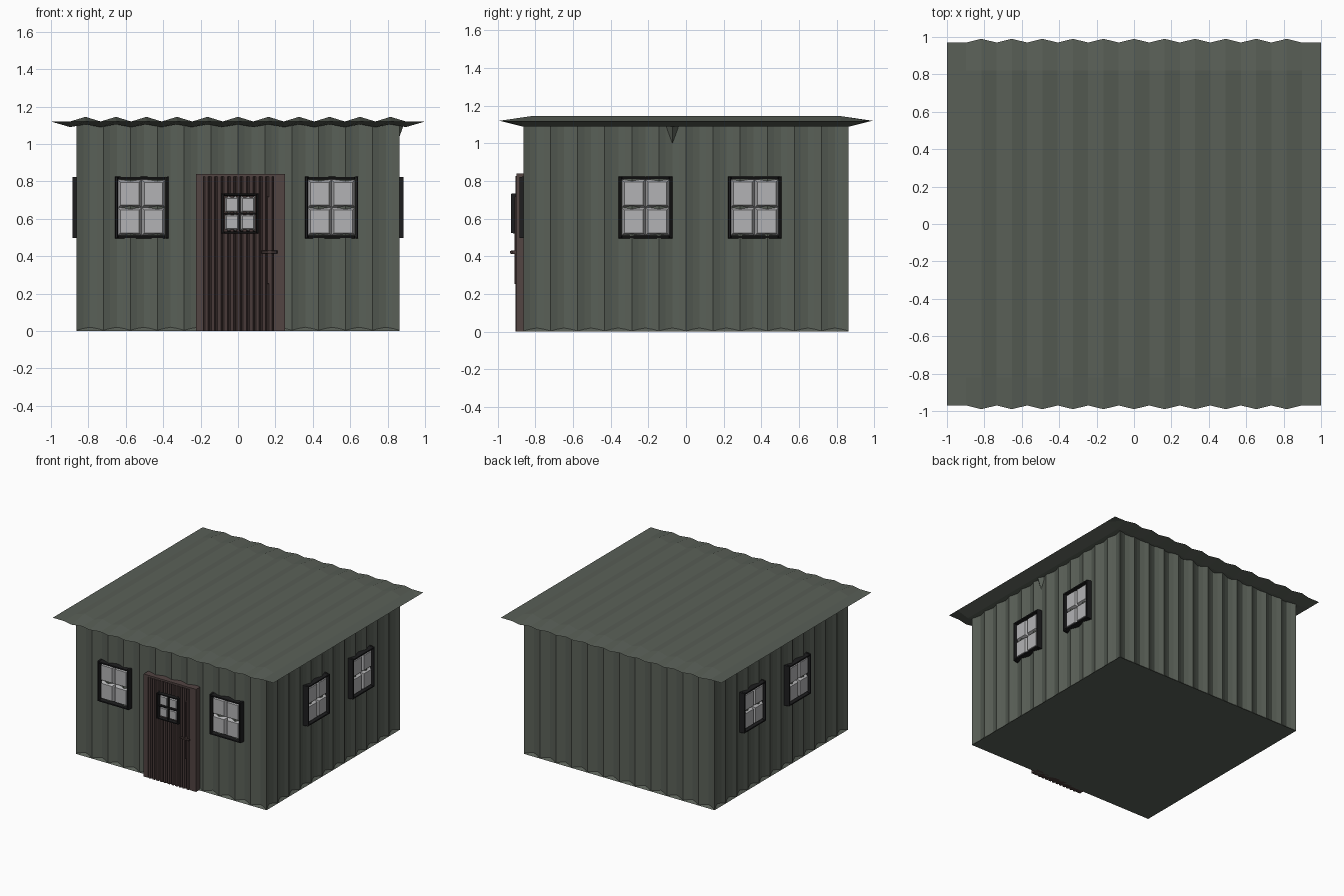
import bpy, bmesh
from math import pi
from mathutils import Matrix, Vector

if "Cube" in bpy.data.objects:
    bpy.data.objects.remove(bpy.data.objects["Cube"])


def material(name, rgb):
    m = bpy.data.materials.new(name)
    m.diffuse_color = (*rgb, 1)
    m.use_nodes = True
    m.node_tree.nodes["Principled BSDF"].inputs["Base Color"].default_value = m.diffuse_color
    return m


METAL = material("painted_metal", (0.10, 0.115, 0.095))
WOOD = material("door_wood", (0.065, 0.042, 0.040))
TRIM = material("frame_wood", (0.085, 0.058, 0.055))
DARK = material("dark_frame", (0.012, 0.012, 0.013))
GLASS = material("glass", (0.45, 0.45, 0.46))


def finish(name, bm, mat, matrix=Matrix()):
    bmesh.ops.recalc_face_normals(bm, faces=bm.faces)
    bm.transform(matrix)
    me = bpy.data.meshes.new(name)
    bm.to_mesh(me)
    bm.free()
    me.materials.append(mat)
    ob = bpy.data.objects.new(name, me)
    bpy.context.collection.objects.link(ob)
    return ob


def box(bm, x0, x1, y0, y1, z0, z1, inset=0.0):
    """Box whose front (y0) face can be inset to give chamfered sides."""
    rings = []
    for y, i in ((y1, 0), (y0, inset)):
        rings.append([bm.verts.new((x, y, z)) for x, z in
                      ((x0 + i, z0 + i), (x1 - i, z0 + i), (x1 - i, z1 - i), (x0 + i, z1 - i))])
    bridge(bm, *rings)
    for r in rings:
        bm.faces.new(r)


def bridge(bm, a, b):
    n = len(a)
    for i in range(n):
        bm.faces.new((a[i], a[(i + 1) % n], b[(i + 1) % n], b[i]))


# Corrugated walls: one closed loop rising from a flat square base
W, WAVES, DEPTH = 0.863, 12, 0.024
steps = WAVES * 4
square, wavy = [], []
for side in range(4):
    rot = Matrix.Rotation(side * pi / 2, 3, 'Z')
    for i in range(steps):
        x = -W + 2 * W * i / steps
        d = DEPTH * (0, 0.6, 1, 0.6)[i % 4]
        square.append(rot @ Vector((x, -W, 0)))
        wavy.append(rot @ Vector((x, -W + d, 0)))
bm = bmesh.new()
base = [bm.verts.new(p) for p in square]
low = [bm.verts.new((p.x, p.y, 0.004 + 0.016 * (q - p).length / DEPTH)) for p, q in zip(wavy, square)]
top = [bm.verts.new((p.x, p.y, 1.108)) for p in wavy]
bridge(bm, base, low)
bridge(bm, low, top)
bm.faces.new(base)
bm.faces.new(top)
finish("corrugated_walls", bm, METAL)

# Corrugated roof sheet, tapering to a thin overhanging edge
step = 1.795 / 22
cols = [(-1, 0, 1)] + [(-0.8975 + i * step, i % 2, 0) for i in range(23)] + [(1, 0, 1)]
bm = bmesh.new()
loops = []
for x, peak, edge in cols:
    e = 0.99 if peak else 0.97
    zt = 1.145 if peak else 1.12
    zb = 1.105 if peak else 1.09
    pts = [(-e, 1.12), (-0.82, zt), (0.82, zt), (e, 1.12)]
    pts += [(0.87, 1.12 if edge else zb), (-0.87, 1.12 if edge else zb)]
    loops.append([bm.verts.new((x, y, z)) for y, z in pts])
for a, b in zip(loops, loops[1:]):
    bridge(bm, a, b)
bmesh.ops.remove_doubles(bm, verts=bm.verts, dist=1e-5)
finish("corrugated_roof", bm, METAL)

# Bent metal tab under the right eave
bm = bmesh.new()
tab = [bm.verts.new(p) for p in ((0.845, -0.11, 1.1), (0.845, -0.035, 1.1),
                                 (0.885, -0.072, 1.1), (0.85, -0.072, 1.0))]
for f in ((0, 1, 2), (0, 1, 3), (1, 2, 3), (0, 2, 3)):
    bm.faces.new([tab[i] for i in f])
finish("eave_tab", bm, METAL)


# Windows: dark frame plus four cushioned panes; local front faces -y
def window(name, w, h, bar, matrix, bars=0.0):
    bm = bmesh.new()
    a, b = w / 2, h / 2
    for s in (-1, 1):
        u = sorted((s * a, s * (a - bar)))
        v = sorted((s * b, s * (b - bar)))
        box(bm, *u, -0.022, 0.025, -b, b, 0.003)
        box(bm, -a + bar, a - bar, -0.022, 0.025, *v, 0.003)
    if bars:
        box(bm, -bars, bars, -0.014, 0.02, -b + bar, b - bar)
        box(bm, -a + bar, a - bar, -0.014, 0.02, -bars, bars)
    finish(name + "_frame", bm, DARK, matrix)
    bm = bmesh.new()
    a, b = a - bar, b - bar
    for x in (-a, 0):
        for z in (-b, 0):
            box(bm, x, x + a, -0.012, 0.02, z, z + b, 0.014)
    finish(name + "_panes", bm, GLASS, matrix)


for label, x in (("left", -0.515), ("right", 0.5)):
    window("front_window_" + label, 0.285, 0.33, 0.016, Matrix.Translation((x, -W, 0.66)))
for label, s in (("right", 1), ("left", -1)):
    for end, y in (("front", -0.215), ("rear", 0.365)):
        window(f"{label}_window_{end}", 0.285, 0.33, 0.016,
               Matrix.Translation((s * W, y, 0.66)) @ Matrix.Rotation(s * pi / 2, 4, 'Z'))

# Door frame: two posts and a head
bm = bmesh.new()
box(bm, -0.225, -0.185, -0.9, -0.83, 0, 0.84)
box(bm, 0.19, 0.25, -0.9, -0.83, 0, 0.84)
box(bm, -0.185, 0.19, -0.9, -0.83, 0.825, 0.84)
finish("door_frame", bm, TRIM)

# Ribbed plank door
bm = bmesh.new()
n = 11
pitch = 0.375 / n
prof = [(-0.185, -0.84)]
for i in range(n):
    x = -0.185 + i * pitch
    prof += [(x, -0.888), (x + 0.25 * pitch, -0.904), (x + 0.75 * pitch, -0.904)]
prof += [(0.19, -0.888), (0.19, -0.84)]
rings = [[bm.verts.new((x, y, z)) for x, y in prof] for z in (0, 0.826)]
bridge(bm, *rings)
for r in rings:
    bm.faces.new(r)
finish("door_planks", bm, WOOD)
window("door_window", 0.2, 0.215, 0.014, Matrix.Translation((0.01, -0.907, 0.628)), 0.004)

# Door handle: narrow back plate, stem and lever
bm = bmesh.new()
box(bm, 0.154, 0.168, -0.91, -0.89, 0.25, 0.72, 0.003)
box(bm, 0.16, 0.18, -0.93, -0.89, 0.412, 0.432)
box(bm, 0.125, 0.21, -0.935, -0.922, 0.414, 0.43, 0.003)
finish("door_handle", bm, WOOD)
